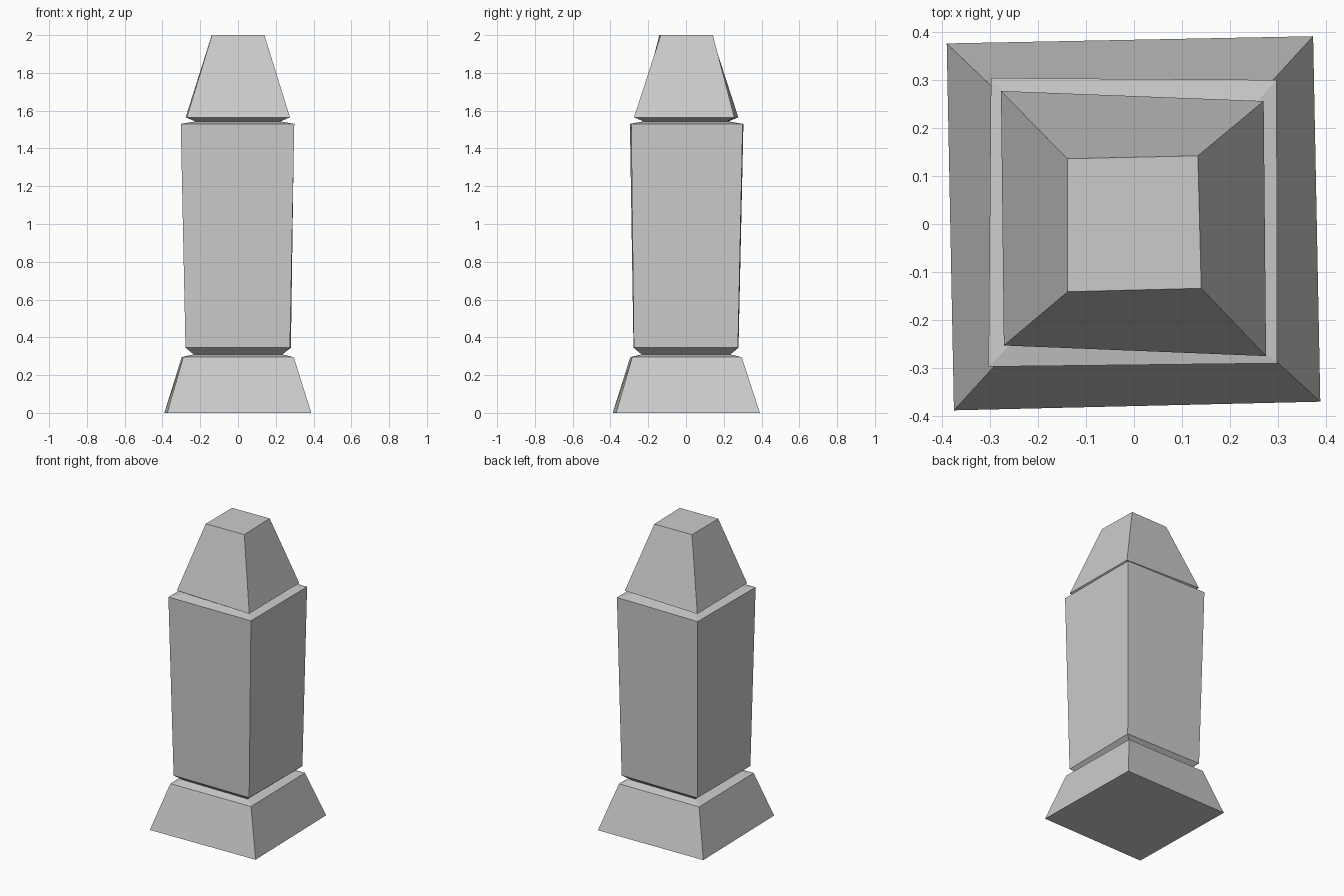
import bpy, bmesh

# Four-cornered rings from bottom to top: (z, corners front-left, front-right, back-right, back-left)
rings = [
    # plinth
    (0.00, [(-0.375, -0.388), (0.388, -0.37), (0.373, 0.391), (-0.39, 0.376)]),
    (0.295, [(-0.29, -0.295), (0.295, -0.285), (0.285, 0.295), (-0.298, 0.288)]),
    # lower groove
    (0.31, [(-0.235, -0.235), (0.235, -0.235), (0.235, 0.235), (-0.235, 0.235)]),
    # shaft
    (0.345, [(-0.278, -0.278), (0.275, -0.276), (0.28, 0.275), (-0.278, 0.278)]),
    (1.53, [(-0.303, -0.297), (0.298, -0.29), (0.297, 0.30), (-0.298, 0.304)]),
    # upper groove
    (1.543, [(-0.225, -0.22), (0.225, -0.225), (0.225, 0.22), (-0.225, 0.225)]),
    # tapered cap
    (1.565, [(-0.271, -0.253), (0.275, -0.275), (0.27, 0.256), (-0.277, 0.277)]),
    (2.00, [(-0.138, -0.141), (0.14, -0.134), (0.133, 0.142), (-0.139, 0.136)]),
]

# Loft the rings into one closed stone pillar
bm = bmesh.new()
loops = [[bm.verts.new((x, y, z)) for x, y in pts] for z, pts in rings]
for low, high in zip(loops, loops[1:]):
    for i in range(4):
        j = (i + 1) % 4
        bm.faces.new((low[i], low[j], high[j], high[i]))
bm.faces.new(loops[0][::-1])
bm.faces.new(loops[-1])
bmesh.ops.recalc_face_normals(bm, faces=bm.faces)

mesh = bpy.data.meshes.new("stone_pillar")
bm.to_mesh(mesh)
bm.free()
bpy.context.collection.objects.link(bpy.data.objects.new("stone_pillar", mesh))
